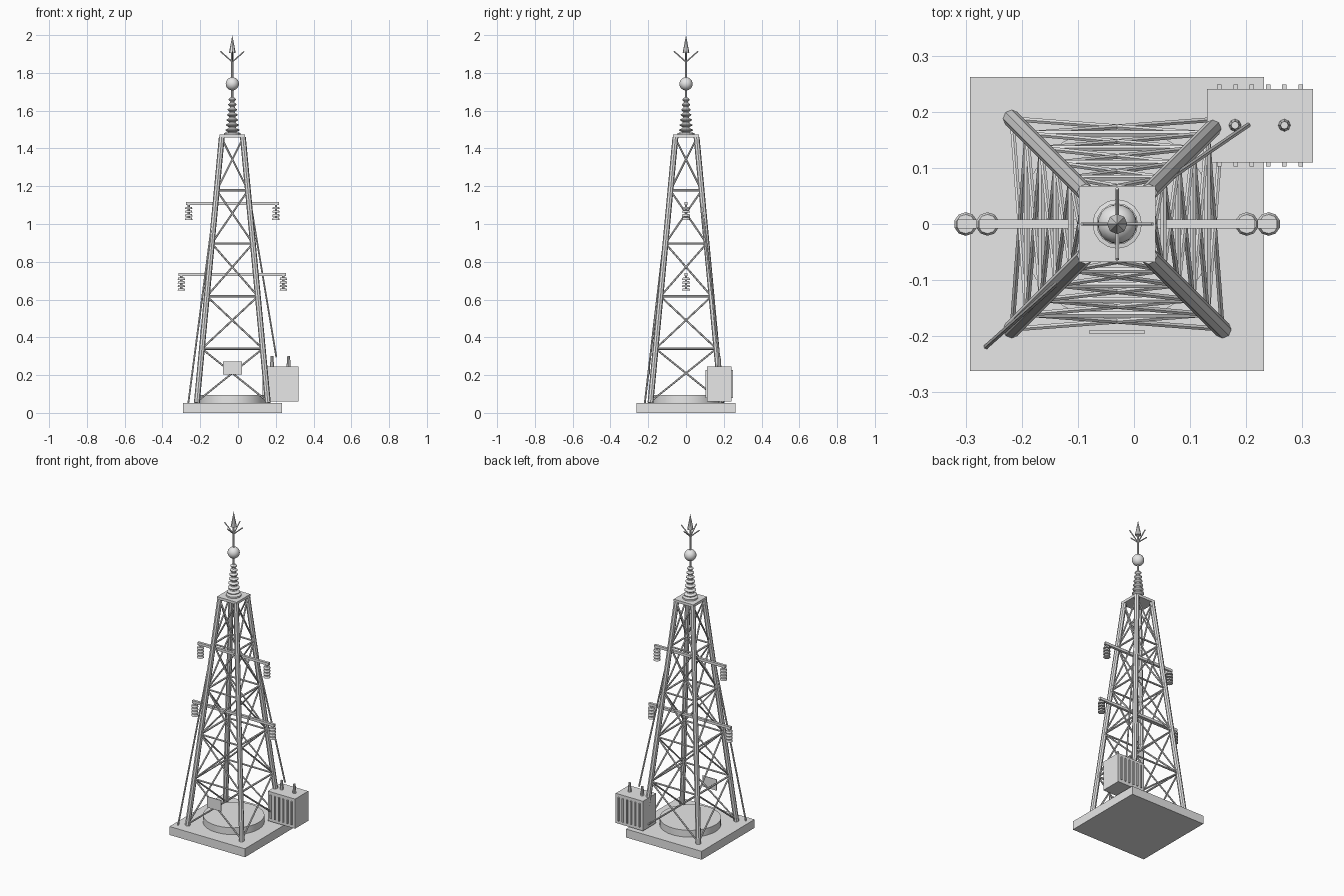
import bpy, math
from mathutils import Vector

cube = bpy.data.objects.get("Cube")
if cube:
    bpy.data.objects.remove(cube, do_unlink=True)

CX = -0.03                      # tower axis
Z0, Z1 = 0.053, 1.46            # leg foot and leg top
grey = bpy.data.materials.new("light_grey")
grey.use_nodes = True
grey.diffuse_color = (0.8, 0.8, 0.8, 1)
grey.node_tree.nodes["Principled BSDF"].inputs["Base Color"].default_value = (0.8, 0.8, 0.8, 1)


def finish(name, smooth=False):
    ob = bpy.context.object
    ob.name = name
    ob.data.materials.append(grey)
    if smooth:
        bpy.ops.object.shade_smooth_by_angle(angle=math.radians(40))
    return ob


def box(name, lo, hi):
    lo, hi = Vector(lo), Vector(hi)
    bpy.ops.mesh.primitive_cube_add(size=1, location=(lo + hi) / 2)
    bpy.context.object.scale = hi - lo
    bpy.ops.object.transform_apply(location=False, rotation=False)
    return finish(name)


def rod(name, a, b, r, r2=None, sides=8, smooth=False):
    a, b = Vector(a), Vector(b)
    d = b - a
    bpy.ops.mesh.primitive_cone_add(vertices=sides, radius1=r, radius2=r if r2 is None else r2,
                                    depth=d.length, location=(a + b) / 2)
    ob = bpy.context.object
    ob.rotation_mode = 'QUATERNION'
    ob.rotation_quaternion = d.to_track_quat('Z', 'Y')
    return finish(name, smooth)


def lathe(name, profile, x, y, sides):
    """Spin (radius, z) points round a vertical axis."""
    verts, faces = [], []
    for r, z in profile:
        for i in range(sides):
            t = math.tau * i / sides
            verts.append((x + r * math.cos(t), y + r * math.sin(t), z))
    for k in range(len(profile) - 1):
        for i in range(sides):
            j = (i + 1) % sides
            faces.append((k * sides + i, k * sides + j, (k + 1) * sides + j, (k + 1) * sides + i))
    faces.append(tuple(reversed(range(sides))))
    faces.append(tuple(range(len(verts) - sides, len(verts))))
    me = bpy.data.meshes.new(name)
    me.from_pydata(verts, [], faces)
    ob = bpy.data.objects.new(name, me)
    bpy.context.collection.objects.link(ob)
    me.materials.append(grey)
    return ob


def corner(i, z):
    """Centre of leg i at height z."""
    w = 0.188 + (0.056 - 0.188) * (z - Z0) / (Z1 - Z0)
    sx, sy = [(-1, -1), (1, -1), (1, 1), (-1, 1)][i % 4]
    return Vector((CX + sx * w, sy * w, z))


# Foundation
box("base_slab", (CX - 0.262, -0.262, 0), (CX + 0.262, 0.262, Z0))
rod("base_disc", (CX, 0, Z0), (CX, 0, 0.096), 0.175, sides=32, smooth=True)

# Lattice: legs, horizontal ties and crossed braces
levels = [0.06, 0.34, 0.617, 0.897, 1.178, 1.455]
for i in range(4):
    rod(f"leg_{i}", corner(i, Z0), corner(i, Z1), 0.0155)
    for z in levels[1:-1]:
        rod("tie", corner(i, z), corner(i + 1, z), 0.006, sides=6)
    for lo, hi in zip(levels, levels[1:]):
        rod("brace", corner(i, lo), corner(i + 1, hi), 0.005, sides=6)
        rod("brace", corner(i + 1, lo), corner(i, hi), 0.005, sides=6)
box("top_plate", (CX - 0.068, -0.068, 1.457), (CX + 0.068, 0.068, 1.473))

# Cross-arms with hanging insulators
for z, half in ((1.108, 0.246), (0.733, 0.285)):
    box("cross_arm", (CX - half, -0.008, z - 0.008), (CX + half, 0.008, z + 0.008))
    for s in (-1, 1):
        x = CX + s * (half - 0.015)
        rod("insulator_rod", (x, 0, z - 0.085), (x, 0, z), 0.006)
        for k in range(4):
            top = z - 0.017 - k * 0.019
            rod("insulator_disc", (x, 0, top - 0.012), (x, 0, top), 0.021, 0.017, sides=10)

# Ribbed stack on top of the tower
profile = [(0.044, 1.473), (0.044, 1.482)]
for k in range(7):
    r, z = 0.037 - 0.003 * k, 1.486 + 0.027 * k
    profile += [(r * 0.55, z), (r, z + 0.009), (r, z + 0.013), (r * 0.55, z + 0.021)]
lathe("ribbed_stack", profile, CX, 0, 16)

# Mast, ball, prongs and spearhead
rod("mast", (CX, 0, 1.66), (CX, 0, 1.92), 0.006)
bpy.ops.mesh.primitive_uv_sphere_add(segments=20, ring_count=12, radius=0.035, location=(CX, 0, 1.742))
finish("mast_ball", True)
rod("spearhead", (CX, 0, 1.905), (CX, 0, 2), 0.018, 0)
for i in range(4):
    t = i * math.pi / 2
    rod("prong", (CX, 0, 1.858),
        (CX + 0.063 * math.cos(t), 0.063 * math.sin(t), 1.914), 0.0035, sides=6)

# Transformer with fins and bushings
box("transformer_box", (0.13, 0.11, 0.06), (0.319, 0.241, 0.246))
for k in range(6):
    x = 0.152 + k * 0.029
    for y in (0.107, 0.244):
        box("cooling_fin", (x - 0.004, y - 0.0045, 0.08), (x + 0.004, y + 0.0045, 0.227))
for x in (0.18, 0.268):
    rod("bushing", (x, 0.176, 0.246), (x, 0.176, 0.302), 0.011, 0.007)

# Cables and sign plate
rod("feed_cable", (0.203, 0.176, 0.295), (0.052, 0.073, 1.2), 0.005, sides=6)
rod("guy_cable", (-0.263, -0.218, Z0), (-0.125, -0.095, 1.1), 0.005, sides=6)
box("sign_plate", (CX - 0.05, -0.195, 0.204), (CX + 0.05, -0.19, 0.273))
